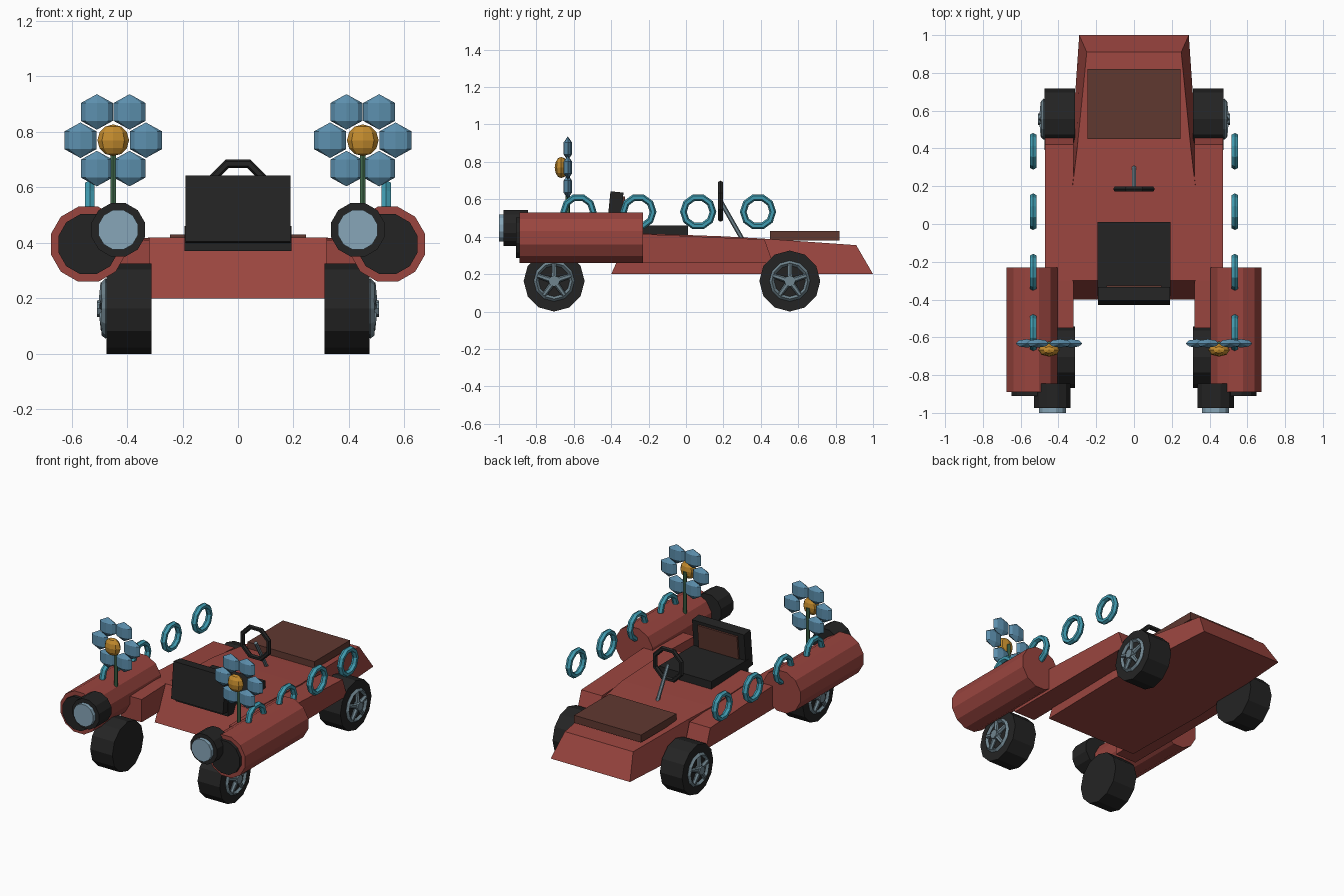
import bpy, bmesh, math
from mathutils import Matrix, Vector

if "Cube" in bpy.data.objects:
    bpy.data.objects.remove(bpy.data.objects["Cube"])


def mat(name, rgb):
    m = bpy.data.materials.new(name)
    lin = [((c / 255 + 0.055) / 1.055) ** 2.4 if c > 10 else c / 255 / 12.92 for c in rgb]
    m.diffuse_color = (*lin, 1)
    m.use_nodes = True
    m.node_tree.nodes["Principled BSDF"].inputs["Base Color"].default_value = m.diffuse_color
    return m


RED = mat("red paint", (154, 69, 63))
BLACK = mat("black rubber", (36, 36, 36))
BROWN = mat("brown panel", (96, 56, 48))
STEEL = mat("blue grey steel", (112, 133, 143))
GLASS = mat("pale blue glass", (135, 166, 184))
PETAL = mat("petal blue", (92, 143, 173))
GOLD = mat("flower gold", (196, 140, 46))
GREEN = mat("stem green", (68, 110, 78))
CYAN = mat("ring cyan", (64, 155, 176))


def finish(name, bm, material):
    bmesh.ops.recalc_face_normals(bm, faces=bm.faces)
    me = bpy.data.meshes.new(name)
    bm.to_mesh(me)
    bm.free()
    me.materials.append(material)
    ob = bpy.data.objects.new(name, me)
    bpy.context.collection.objects.link(ob)
    return ob


def box(name, material, c, size, rx=0.0):
    bm = bmesh.new()
    M = Matrix.Translation(c) @ Matrix.Rotation(rx, 4, 'X') @ Matrix.Diagonal((*size, 1))
    bmesh.ops.create_cube(bm, size=1, matrix=M)
    return finish(name, bm, material)


def rod(name, material, a, b, r, n=12, spin=0.0, r2=None):
    """Cylinder between two points."""
    a, b = Vector(a), Vector(b)
    bm = bmesh.new()
    q = (b - a).to_track_quat('Z', 'Y').to_matrix().to_4x4()
    M = Matrix.Translation((a + b) / 2) @ q @ Matrix.Rotation(spin, 4, 'Z')
    bmesh.ops.create_cone(bm, cap_ends=True, segments=n, radius1=r,
                          radius2=r if r2 is None else r2, depth=(b - a).length, matrix=M)
    return finish(name, bm, material)


def ball(name, material, c, size, seg, rings):
    bm = bmesh.new()
    bmesh.ops.create_uvsphere(bm, u_segments=seg, v_segments=rings, radius=1,
                              matrix=Matrix.Translation(c) @ Matrix.Diagonal((*size, 1)))
    return finish(name, bm, material)


def ring(name, material, c, R, rx, rr, axis, n=12, k=6, spin=0.0):
    """Torus around the x or y axis; rx = half width on the axis, rr = radial half width."""
    bm = bmesh.new()
    vs = []
    for i in range(n):
        t = 2 * math.pi * i / n + spin
        for j in range(k):
            p = 2 * math.pi * j / k
            rad, w = R + rr * math.cos(p), rx * math.sin(p)
            u, v = rad * math.cos(t), rad * math.sin(t)
            off = (w, u, v) if axis == 'X' else (u, w, v)
            vs.append(bm.verts.new(Vector(c) + Vector(off)))
    for i in range(n):
        for j in range(k):
            i2, j2 = (i + 1) % n, (j + 1) % k
            bm.faces.new((vs[i*k+j], vs[i2*k+j], vs[i2*k+j2], vs[i*k+j2]))
    return finish(name, bm, material)


# main body: lofted wedge, (bottom y, bottom half width, top y, top z, top half width)
bm = bmesh.new()
rows = []
for yb, wb, yt, zt, wt in ((-0.4, 0.33, -0.3, 0.42, 0.325), (0.2, 0.34, 0.2, 0.402, 0.325),
                           (0.42, 0.33, 0.41, 0.39, 0.30), (1.0, 0.29, 0.91, 0.355, 0.25)):
    rows.append([bm.verts.new(p) for p in
                 ((-wb, yb, 0.2), (wb, yb, 0.2), (wt, yt, zt), (-wt, yt, zt))])
for a, b in zip(rows, rows[1:]):
    for i in range(4):
        bm.faces.new((a[i], a[(i + 1) % 4], b[(i + 1) % 4], b[i]))
bm.faces.new(rows[0])
bm.faces.new(rows[-1])
finish("body", bm, RED)

# hood panel
box("hood_panel", BROWN, (0, 0.635, 0.405), (0.49, 0.37, 0.05))

# seat
box("seat_cushion", BLACK, (0, -0.185, 0.415), (0.385, 0.39, 0.09))
box("seat_back", BLACK, (0, -0.381, 0.52), (0.38, 0.07, 0.24), -0.1)
box("seat_pad", BROWN, (0, -0.341, 0.535), (0.29, 0.016, 0.16), -0.1)

# steering
ring("steering_wheel", BLACK, (0, 0.185, 0.59), 0.103, 0.015, 0.016, 'Y', 8, 6, math.pi / 8)
rod("steering_column", STEEL, (0, 0.185, 0.59), (0, 0.305, 0.38), 0.012, 6)

for s, side in ((-1, "left"), (1, "right")):
    # side pod and rear arm
    bm = bmesh.new()
    prof = ((0.465, 0.26), (0.42, 0.385), (-0.3, 0.417), (-0.55, 0.41), (-0.55, 0.26))
    f = bm.faces.new([bm.verts.new((s * 0.32, y, z)) for y, z in prof])
    ext = bmesh.ops.extrude_face_region(bm, geom=[f])
    vs = [g for g in ext["geom"] if isinstance(g, bmesh.types.BMVert)]
    bmesh.ops.translate(bm, verts=vs, vec=(s * 0.152, 0, 0))
    finish(side + "_side_pod", bm, RED)

    # booster barrel with dark end plate and lamp
    x = s * 0.54
    rod(side + "_barrel", RED, (x, -0.89, 0.395), (x, -0.23, 0.395), 0.14, 12, math.pi / 12)
    rod(side + "_barrel_plate", BLACK, (x, -0.91, 0.395), (x, -0.88, 0.395), 0.112, 12, math.pi / 12)
    x = s * 0.432
    rod(side + "_lamp_housing", BLACK, (x, -0.975, 0.447), (x, -0.845, 0.447), 0.1, 12, math.pi / 12)
    rod(side + "_lamp_glass", GLASS, (x, -1.0, 0.447), (x, -0.96, 0.447), 0.074, 12, math.pi / 12)

    # wheels: tyre, rim ring, spokes, hub
    for y, end in ((0.555, "front"), (-0.705, "rear")):
        n, z = f"{side}_{end}_", 0.163
        rod(n + "tyre", BLACK, (s * 0.312, y, z), (s * 0.474, y, z), 0.163, 12)
        ring(n + "rim", STEEL, (s * 0.478, y, z), 0.096, 0.014, 0.013, 'X', 12, 4)
        for i in range(5):
            t = math.pi / 2 + i * 2 * math.pi / 5
            rod(n + f"spoke_{i}", STEEL, (s * 0.488, y, z),
                (s * 0.484, y + 0.094 * math.cos(t), z + 0.094 * math.sin(t)), 0.017, 6, 0, 0.012)
        rod(n + "hub", STEEL, (s * 0.47, y, z), (s * 0.508, y, z), 0.03, 8)

    # row of rings
    for i in range(4):
        ring(f"{side}_ring_{i}", CYAN, (s * 0.534, -0.575 + 0.32 * i, 0.533),
             0.079, 0.02, 0.018, 'X', 10, 6)

    # flower
    x, y, z = s * 0.45, -0.632, 0.77
    rod(side + "_stem", GREEN, (x, y, 0.45), (x, y, z), 0.011, 6)
    for i in range(6):
        t = i * math.pi / 3
        ball(f"{side}_petal_{i}", PETAL, (x + 0.118 * math.cos(t), y, z + 0.118 * math.sin(t)),
             (0.067, 0.026, 0.064), 8, 3)
    ball(side + "_flower_centre", GOLD, (x, -0.667, z), (0.057, 0.035, 0.057), 8, 6)
